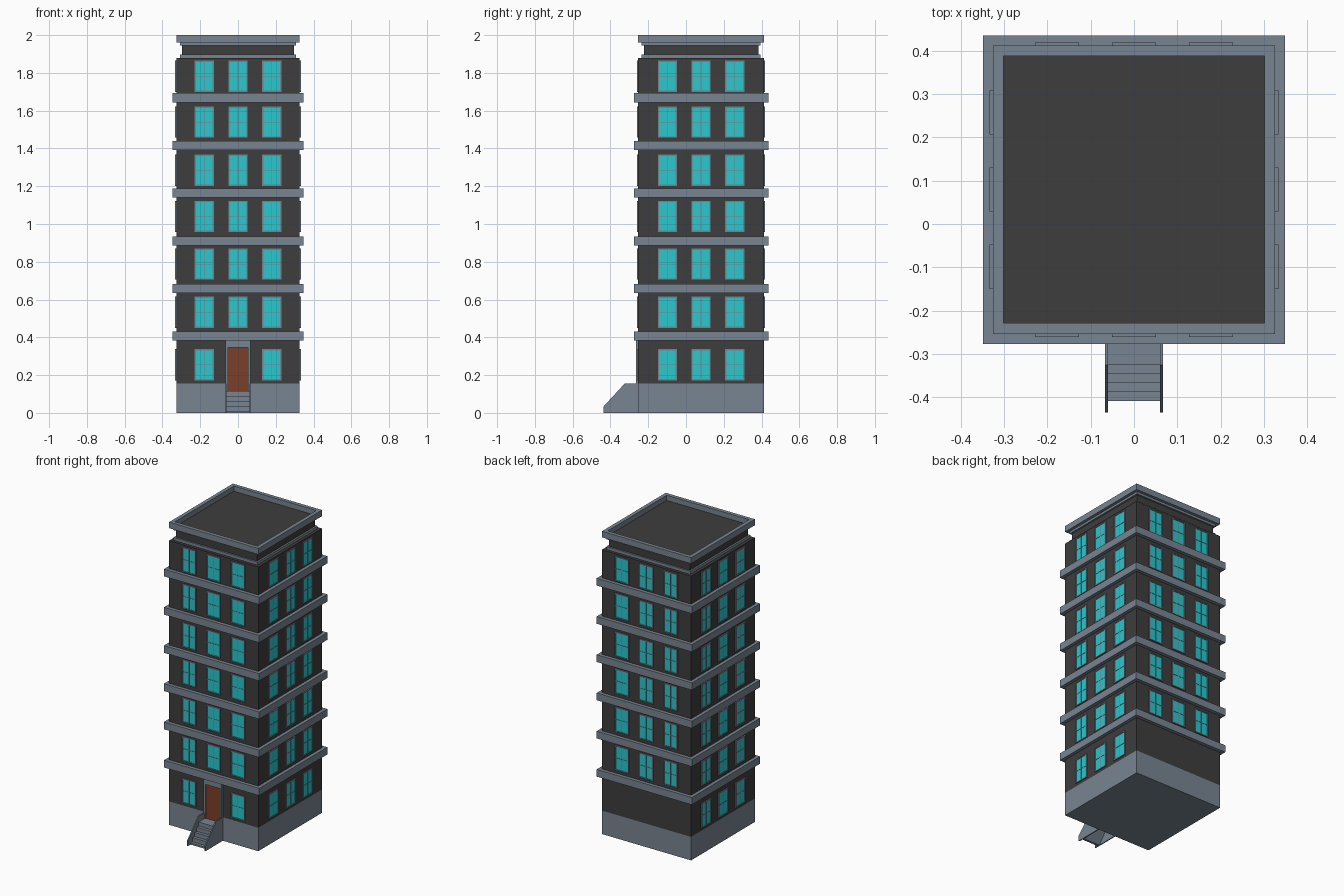
import bpy, bmesh
from math import radians
from mathutils import Matrix, Vector

if "Cube" in bpy.data.objects:
    bpy.data.objects.remove(bpy.data.objects["Cube"])

CY = 0.0795                 # centre of the tower in y
WX, WY = 0.326, 0.333       # wall half sizes


def material(name, rgb):
    m = bpy.data.materials.new(name)
    m.diffuse_color = (*rgb, 1)
    m.use_nodes = True
    m.node_tree.nodes["Principled BSDF"].inputs["Base Color"].default_value = m.diffuse_color
    return m


SLATE = material("slate", (0.19, 0.234, 0.285))
DARK = material("dark_wall", (0.047, 0.047, 0.047))
GLASS = material("glass", (0.024, 0.57, 0.61))
WOOD = material("door_wood", (0.195, 0.051, 0.021))


def finish(name, bm, mat, matrix=None):
    bmesh.ops.recalc_face_normals(bm, faces=bm.faces)
    me = bpy.data.meshes.new(name)
    bm.to_mesh(me)
    bm.free()
    me.materials.append(mat)
    ob = bpy.data.objects.new(name, me)
    if matrix:
        ob.matrix_world = matrix
    bpy.context.collection.objects.link(ob)
    return ob


def add_box(bm, x0, x1, y0, y1, z0, z1):
    size = Vector((x1 - x0, y1 - y0, z1 - z0, 1))
    mid = Vector((x0 + x1, y0 + y1, z0 + z1)) / 2
    bmesh.ops.create_cube(bm, size=1, matrix=Matrix.Translation(mid) @ Matrix.Diagonal(size))


def boxes(name, mat, *dims, matrix=None):
    bm = bmesh.new()
    for d in dims:
        add_box(bm, *d)
    return finish(name, bm, mat, matrix)


def slab(name, mat, hx, hy, z0, z1):
    return boxes(name, mat, (-hx, hx, CY - hy, CY + hy, z0, z1))


def ring(name, mat, hx, hy, t, z0, z1):
    # square ring of thickness t, with mitred corners
    bm = bmesh.new()
    loops = []
    for a, b, z in ((hx, hy, z0), (hx, hy, z1), (hx - t, hy - t, z1), (hx - t, hy - t, z0)):
        loops.append([bm.verts.new((sx * a, CY + sy * b, z))
                      for sx, sy in ((-1, -1), (1, -1), (1, 1), (-1, 1))])
    for i in range(4):
        for k in range(4):
            l0, l1, n = loops[i], loops[(i + 1) % 4], (k + 1) % 4
            bm.faces.new((l0[k], l0[n], l1[n], l1[k]))
    return finish(name, bm, mat)


def extrude_x(name, mat, profile, x0, x1):
    # extrudes a y-z outline along x
    bm = bmesh.new()
    f = bm.faces.new([bm.verts.new((x0, y, z)) for y, z in profile])
    new = bmesh.ops.extrude_face_region(bm, geom=[f])["geom"]
    bmesh.ops.translate(bm, vec=(x1 - x0, 0, 0),
                        verts=[v for v in new if isinstance(v, bmesh.types.BMVert)])
    return finish(name, bm, mat)


# plinth, walls and floor bands
slab("plinth", SLATE, WX, WY, 0, 0.155)
slab("walls", DARK, WX, WY, 0.155, 1.878)
for i in range(6):
    z = 0.382 + i * 0.2525
    slab(f"floor_band_{i + 1}", SLATE, 0.348, 0.356, z, z + 0.048)

# cornice and flat roof with parapet
slab("cornice_base", SLATE, 0.307, 0.314, 1.87, 1.897)
slab("cornice_neck", DARK, 0.296, 0.303, 1.89, 1.95)
slab("cornice_moulding", SLATE, 0.307, 0.314, 1.945, 1.96)
slab("roof", DARK, 0.305, 0.312, 1.955, 1.966)
ring("parapet", SLATE, WX, WY, 0.025, 1.96, 2.0)

# windows, one set of frames and panes per side
SILLS = (0.172, 0.45, 0.705, 0.958, 1.202, 1.457, 1.70)
W, H, B, M = 0.051, 0.165, 0.007, 0.003


def windows(side, angle, dist):
    frames, panes = bmesh.new(), bmesh.new()
    for floor, z in enumerate(SILLS):
        if floor == 0 and side == "back":
            continue
        for c in (-0.178, 0, 0.178):
            if floor == 0 and side == "front" and c == 0:
                continue
            y0, y1 = -dist - 0.007, -dist + 0.005
            for s in (-1, 1):
                add_box(frames, *sorted((c + s * (W - B), c + s * W)), y0, y1, z, z + H)
            add_box(frames, c - W + B, c + W - B, y0, y1, z, z + B)
            add_box(frames, c - W + B, c + W - B, y0, y1, z + H - B, z + H)
            add_box(frames, c - M / 2, c + M / 2, y0 + .002, y1, z + B, z + H - B)
            add_box(frames, c - W + B, c + W - B, y0 + .002, y1,
                    z + H / 2 - M / 2, z + H / 2 + M / 2)
            add_box(panes, c - W + B, c + W - B, y0 + .004, y1, z + B, z + H - B)
    mat = Matrix.Translation((0, CY, 0)) @ Matrix.Rotation(radians(angle), 4, 'Z')
    finish(f"{side}_window_frames", frames, SLATE, mat)
    finish(f"{side}_window_panes", panes, GLASS, mat)


for side, angle, dist in (("front", 0, WY), ("right", 90, WX), ("back", 180, WY), ("left", 270, WX)):
    windows(side, angle, dist)

# door and surround
FY = CY - WY
boxes("door_surround", SLATE,
      (-0.067, -0.053, FY - 0.012, FY + 0.01, 0.117, 0.382),
      (0.053, 0.067, FY - 0.012, FY + 0.01, 0.117, 0.382),
      (-0.053, 0.053, FY - 0.012, FY + 0.01, 0.345, 0.382))
boxes("door", WOOD, (-0.053, 0.053, FY - 0.004, FY + 0.01, 0.117, 0.345))

# stairs with sloped underside
steps = [(FY, 0.117)]
for i in range(5):
    y, z = -0.325 - i * 0.021, 0.117 - i * 0.0265
    steps += [(y, z), (y, max(z - 0.0265, 0))]
steps += [(-0.395, 0), (-0.315, 0.095), (FY, 0.095)]
extrude_x("stairs", SLATE, steps, -0.061, 0.061)

# stair side walls
cheek = [(FY, 0), (FY, 0.155), (-0.325, 0.155), (-0.4355, 0.035), (-0.4355, 0)]
for name, x in (("left_stair_wall", -0.067), ("right_stair_wall", 0.06)):
    extrude_x(name, SLATE, cheek, x, x + 0.007)
